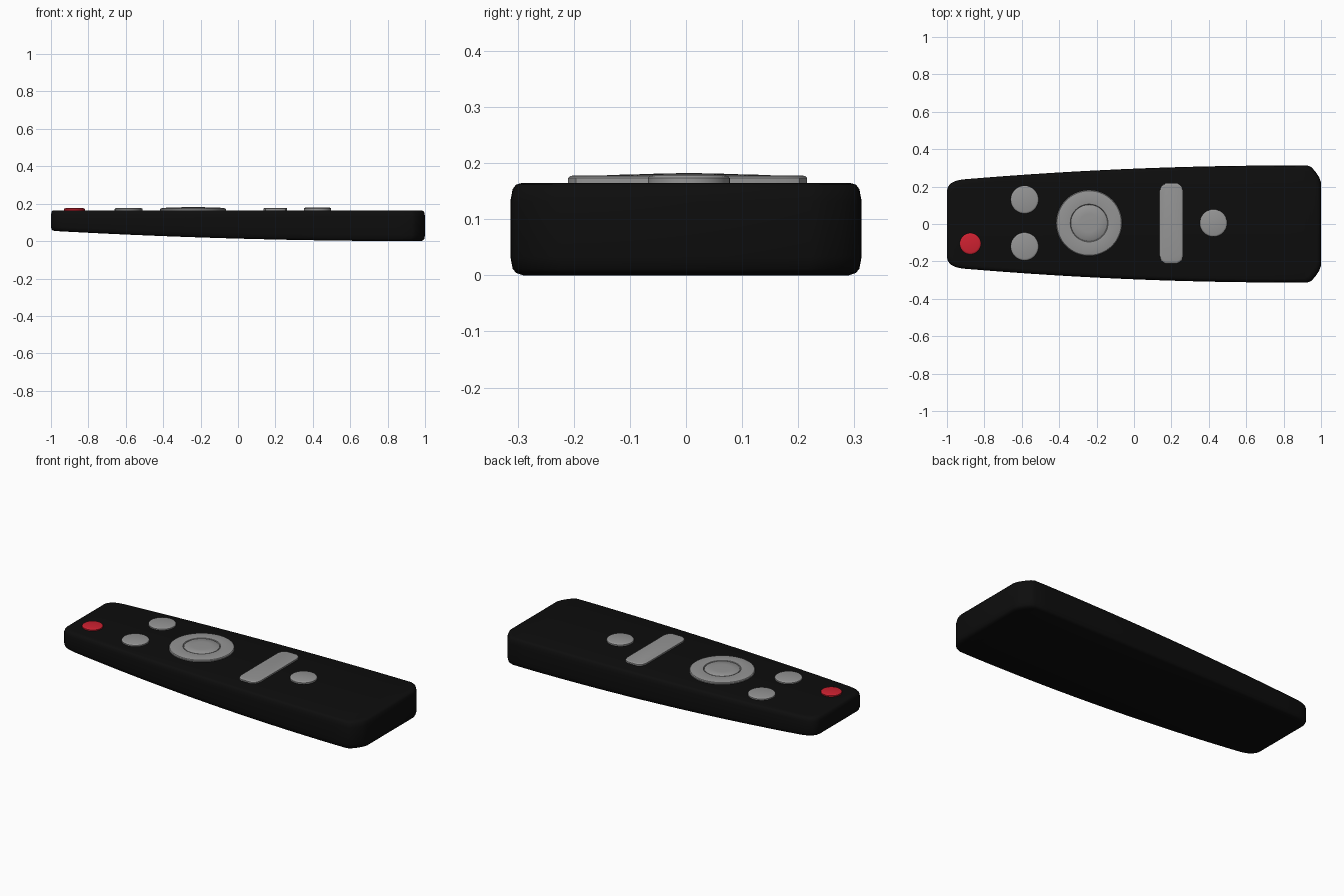
import bpy, bmesh, math

cube = bpy.data.objects.get("Cube")
if cube:
    bpy.data.objects.remove(cube)


def material(name, rgb):
    mat = bpy.data.materials.new(name)
    mat.use_nodes = True
    color = (*rgb, 1)
    mat.diffuse_color = color
    bsdf = next(n for n in mat.node_tree.nodes if n.type == 'BSDF_PRINCIPLED')
    bsdf.inputs["Base Color"].default_value = color
    return mat


BLACK = material("black plastic", (0.004, 0.004, 0.004))
GREY = material("grey rubber", (0.30, 0.30, 0.30))
RED = material("red rubber", (0.62, 0.015, 0.03))
TOP = 0.165


def finish(name, bm, mat, angle=35):
    bmesh.ops.recalc_face_normals(bm, faces=bm.faces)
    mesh = bpy.data.meshes.new(name)
    bm.to_mesh(mesh)
    bm.free()
    mesh.materials.append(mat)
    obj = bpy.data.objects.new(name, mesh)
    bpy.context.scene.collection.objects.link(obj)
    bpy.ops.object.select_all(action='DESELECT')
    obj.select_set(True)
    bpy.context.view_layer.objects.active = obj
    bpy.ops.object.shade_smooth_by_angle(angle=math.radians(angle))
    return obj


def bridge(bm, a, b):
    n = len(a)
    for i in range(n):
        j = (i + 1) % n
        bm.faces.new((a[i], a[j], b[j], b[i]))


# Tapered handset body: x stations with half widths, swept through rounded layers
def belly(x):
    return 0.0135 * (1 - x) ** 2


def half_width(x):
    return 0.313 - 0.024 * (0.85 - x) ** 2


def body():
    left = [(-1, 0.18), (-0.994, 0.2), (-0.98, 0.217), (-0.955, 0.23)]
    middle = [(x, half_width(x)) for x in [-0.92 + 0.093 * i for i in range(20)]]
    right = [(0.93, 0.312), (0.95, 0.303), (0.972, 0.277), (0.99, 0.25), (1, 0.222)]
    stations = left + middle + right
    # inset, blend from underside to top
    layers = [(0.022, 0), (0.010, 0.025), (0.004, 0.07), (0, 0.2),
              (0, 0.8), (0.004, 0.93), (0.010, 0.98), (0.022, 1)]
    bm = bmesh.new()
    rings = []
    for inset, t in layers:
        def point(x, w, side):
            low = belly(x)
            return bm.verts.new((x * (1 - inset), side * (w - inset), low + (TOP - low) * t))
        rings.append([point(x, w, -1) for x, w in stations]
                     + [point(x, w, 1) for x, w in reversed(stations)])
    for a, b in zip(rings, rings[1:]):
        bridge(bm, a, b)
    # ladder of faces closing the underside and the top
    for ring in (rings[0], rings[-1]):
        n = len(ring)
        for i in range(len(stations) - 1):
            bm.faces.new((ring[i], ring[i + 1], ring[n - 2 - i], ring[n - 1 - i]))
    finish("handset_body", bm, BLACK, 40)


# Round parts are turned from a radius and height profile
def turned(name, x, y, profile, mat, sides=48):
    bm = bmesh.new()
    rings = []
    for r, h in profile:
        rings.append([bm.verts.new((x + r * math.cos(a), y + r * math.sin(a), TOP + h))
                      for a in [math.tau * i / sides for i in range(sides)]])
    for a, b in zip(rings, rings[1:]):
        bridge(bm, a, b)
    bm.faces.new(rings[0])
    bm.faces.new(rings[-1])
    finish(name, bm, mat)


def button(name, x, y, r, mat, height=0.012):
    turned(name, x, y, [(r, -0.005), (r, height * 0.6), (r - 0.003, height * 0.85),
                        (r - 0.009, height)], mat)


# Long rocker with clipped corners
def rocker(name, x, y, half_x, half_y, height):
    cut_x, cut_y = 0.03, 0.04
    quarter = [(half_x, half_y - cut_y), (half_x - cut_x * 0.3, half_y - cut_y * 0.35),
               (half_x - cut_x, half_y)]
    side = quarter + [(-px, py) for px, py in reversed(quarter)]
    outline = side + [(-px, -py) for px, py in side]
    bm = bmesh.new()
    rings = []
    for inset, h in [(0, -0.005), (0, height * 0.65), (0.003, height * 0.9), (0.009, height)]:
        rings.append([bm.verts.new((x + px * (1 - inset / half_x),
                                    y + py * (1 - inset / half_y), TOP + h))
                      for px, py in outline])
    for a, b in zip(rings, rings[1:]):
        bridge(bm, a, b)
    bm.faces.new(rings[0])
    bm.faces.new(rings[-1])
    finish(name, bm, GREY)


body()
button("power_button", -0.875, -0.105, 0.056, RED, 0.011)
button("left_upper_button", -0.585, 0.13, 0.074, GREY)
button("right_upper_button", -0.585, -0.12, 0.074, GREY)
button("lower_button", 0.425, 0.005, 0.073, GREY, 0.014)
rocker("volume_rocker", 0.2, 0.003, 0.063, 0.213, 0.013)

# Navigation wheel with a grooved centre button
turned("navigation_wheel", -0.24, 0.005,
       [(0.176, -0.005), (0.176, 0.006), (0.172, 0.010), (0.155, 0.013), (0.106, 0.015),
        (0.101, 0.014), (0.098, 0.008)], GREY, 64)
turned("select_button", -0.24, 0.005,
       [(0.096, 0), (0.096, 0.012), (0.092, 0.015), (0.05, 0.0165), (0.02, 0.017)], GREY, 64)
